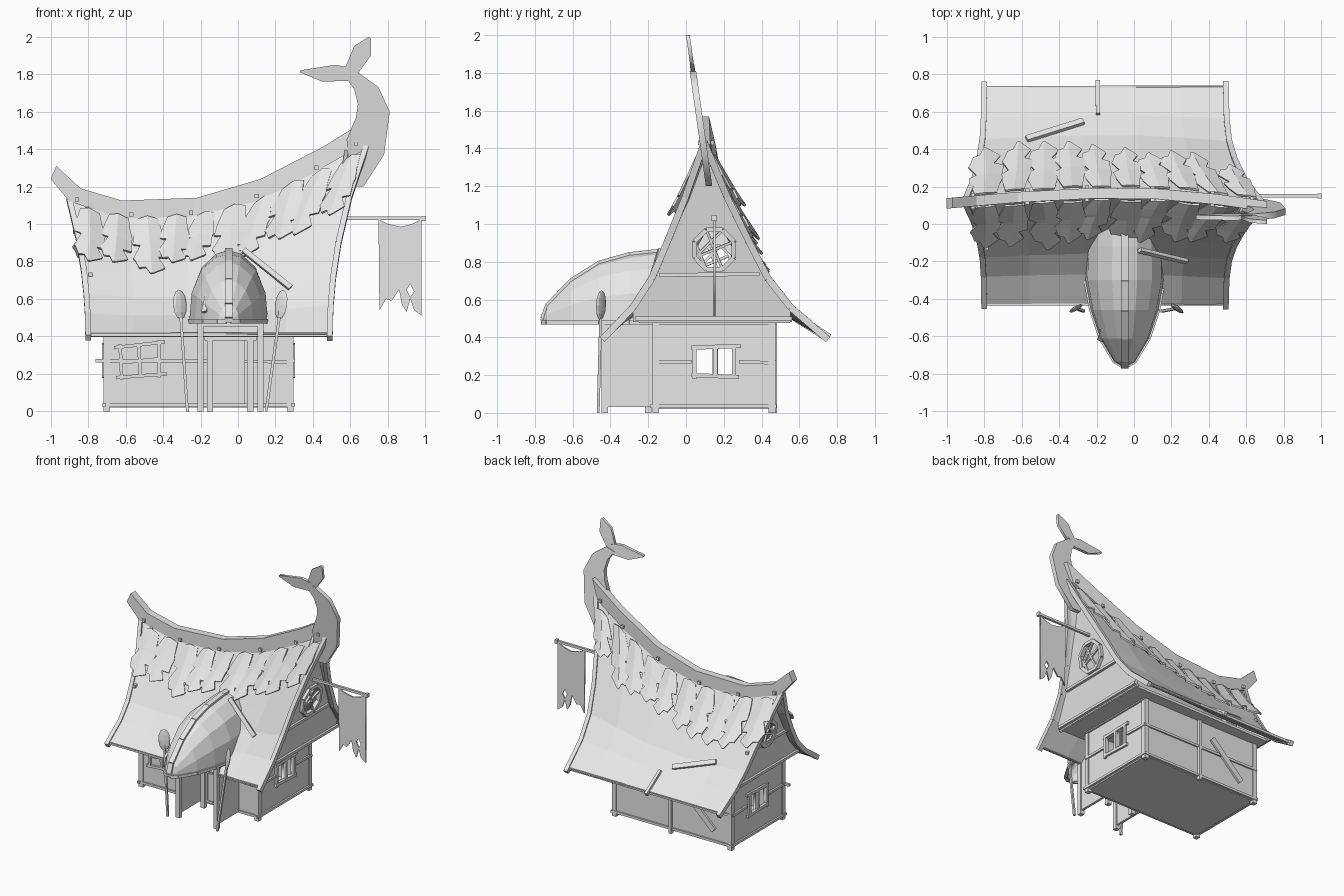
import bpy, bmesh, math, random
from mathutils import Vector, Matrix

random.seed(4)
if "Cube" in bpy.data.objects:
    bpy.data.objects.remove(bpy.data.objects["Cube"])

grey = bpy.data.materials.new("plain grey")
grey.use_nodes = True
grey.diffuse_color = (0.8, 0.8, 0.8, 1)
grey.node_tree.nodes["Principled BSDF"].inputs["Base Color"].default_value = (0.8, 0.8, 0.8, 1)


def finish(name, bm, solid=0, offset=-1):
    bmesh.ops.recalc_face_normals(bm, faces=bm.faces)
    mesh = bpy.data.meshes.new(name)
    bm.to_mesh(mesh)
    bm.free()
    mesh.materials.append(grey)
    obj = bpy.data.objects.new(name, mesh)
    bpy.context.collection.objects.link(obj)
    if solid:
        mod = obj.modifiers.new("thickness", 'SOLIDIFY')
        mod.thickness, mod.offset = solid, offset
    return obj


def bars(name, segments, wide, deep=None, normal=(0, 1, 0)):
    """Square or flat timbers, one per (start, end) pair."""
    bm = bmesh.new()
    for start, end in segments:
        p, q = Vector(start), Vector(end)
        along = (q - p).normalized()
        side = along.cross(Vector(normal))
        if side.length < 0.01:
            side = along.cross(Vector((1, 0, 0)))
        side.normalize()
        up = side.cross(along)
        frame = Matrix((side, along, up)).transposed().to_4x4()
        size = Matrix.Diagonal((wide, (q - p).length, deep or wide, 1))
        bmesh.ops.create_cube(bm, size=1, matrix=Matrix.Translation((p + q) / 2) @ frame @ size)
    return finish(name, bm)


def chain(points):
    return list(zip(points, points[1:]))


def slab(name, outlines, thick, place):
    """Flat plate with optional holes; place maps (a, b, depth) to space."""
    curve = bpy.data.curves.new(name, 'CURVE')
    curve.dimensions, curve.fill_mode, curve.extrude = '2D', 'BOTH', thick / 2
    for outline in outlines:
        spline = curve.splines.new('POLY')
        spline.points.add(len(outline) - 1)
        for point, (a, b) in zip(spline.points, outline):
            point.co = (a, b, 0, 1)
        spline.use_cyclic_u = True
    temp = bpy.data.objects.new(name, curve)
    bpy.context.collection.objects.link(temp)
    graph = bpy.context.evaluated_depsgraph_get()
    mesh = bpy.data.meshes.new_from_object(temp.evaluated_get(graph))
    bpy.data.objects.remove(temp)
    bm = bmesh.new()
    bm.from_mesh(mesh)
    bpy.data.meshes.remove(mesh)
    bmesh.ops.remove_doubles(bm, verts=bm.verts, dist=0.0001)
    for v in bm.verts:
        v.co = place(*v.co)
    return finish(name, bm)


def rect(a, b, c, d):
    return [(a, b), (c, b), (c, d), (a, d)]


def lerp(a, b, t):
    return a + (b - a) * t


def sample(table, x):
    for (x0, y0), (x1, y1) in chain(table):
        if x <= x1:
            break
    return lerp(y0, y1, (x - x0) / (x1 - x0))


# Curved roof surface: u runs along the ridge, t from ridge to eave
RIDGE = [(-.9, 1.13), (-.6, 1.06), (-.25, 1.07), (.1, 1.15), (.4, 1.3), (.69, 1.43)]
BOW = [(-1, .11), (-.6, .145), (-.2, .165), (.2, .16), (.5, .125), (.75, .088)]
SAG = [(0, 0), (.19, .28), (.38, .52), (.53, .7), (.72, .85), (1, 1)]


def roof_point(u, t, side, lift=0):
    rx = lerp(-.9, .69, u)
    d = sample(SAG, t)
    x = lerp(lerp(-.8, .49, u), rx, max(0, 1 - d) ** 2)
    y = lerp(sample(BOW, rx), .152 + side * .58, t)
    z = lerp(sample(RIDGE, rx), .405, d)
    return Vector((x, y + side * .75 * lift, z + .6 * lift))


bm = bmesh.new()
stations = [(x + .9) / 1.59 for x, z in RIDGE]
steps = [(t, -1) for t, d in reversed(SAG)] + [(t, 1) for t, d in SAG[1:]]
grid = [[bm.verts.new(roof_point(u, t, s)) for t, s in steps] for u in stations]
for left, right in chain(grid):
    for (a, b), (c, d) in zip(chain(left), chain(right)):
        bm.faces.new((a, c, d, b))
finish("roof", bm, .022, 0)

for side, label in ((-1, "front"), (1, "back")):
    for u, end in ((0, "right"), (1, "left")):
        edge = [roof_point(u, t, side) for t in (0, .19, .38, .53, .72, 1.03)]
        bars(f"{label}_{end}_barge_board", chain(edge), .03, .036, (0, side, .5))
    bars(f"{label}_eave_trim", [(roof_point(0, .99, side), roof_point(1, .99, side))], .02)

# Ragged leaves hanging from the ridge on both slopes
NOTCHES = [(0, .55, .6), (.2, .85, .75), (.36, .98, .95), (.42, .55, .9), (.62, 1.05, 1),
           (.66, .95, .45), (.82, .75, .85), (.85, .35, .75), (1, .08, .05)]
for side, label in ((-1, "front"), (1, "back")):
    for i in range(10):
        bm = bmesh.new()
        u = lerp(.06, .96, i / 9)
        length = random.uniform(.31, .39) - .13 * u * u
        lean = random.uniform(-.045, .02)
        half = random.uniform(.052, .066)
        rows = []
        for b, wl, wr in NOTCHES:
            t = .035 + length * b
            lift = .02 + .045 * b + .008 * (i % 2)
            rows.append([bm.verts.new(roof_point(u + lean * b + a, t + abs(a) * .3, side, lift - abs(a) * .35))
                         for a in (-wl * half, 0, wr * half)])
        for r, s in chain(rows):
            for k in (0, 1):
                bm.faces.new((r[k], r[k + 1], s[k + 1], s[k]))
        finish(f"{label}_leaf_{i}", bm, .012, 0)

# Ridge beam with pegs, built as a strip between its lower and upper edge
lower = [(-1, 1.24), (-.9, 1.12), (-.62, 1.03), (-.25, 1.04), (.1, 1.12), (.4, 1.27), (.66, 1.42)]
upper = [(-.97, 1.31), (-.84, 1.19), (-.62, 1.125), (-.22, 1.14), (.12, 1.24), (.45, 1.41), (.71, 1.57)]
bm = bmesh.new()
rings = []
for (x0, z0), (x1, z1) in zip(lower, upper):
    corners = ((x0, z0, -1), (x0, z0, 1), (x1, z1, 1), (x1, z1, -1))
    rings.append([bm.verts.new((x, sample(BOW, x) + s * .028, z)) for x, z, s in corners])
for r, s in chain(rings):
    for k in range(4):
        bm.faces.new((r[k], r[k - 1], s[k - 1], s[k]))
bm.faces.new(rings[0])
bm.faces.new(rings[-1])
finish("ridge_beam", bm)
for x, z in ((-.86, 1.13), (-.57, 1.05), (-.25, 1.06), (.1, 1.15), (.42, 1.3), (.63, 1.43)):
    y = sample(BOW, x)
    bars("ridge_peg", [((x, y - .042, z), (x, y + .042, z))], .022)


# Tail finial leaning forward
def leaning(a, b, d):
    return (a, .08 - (b - 1.5) * .14 + d, b)


tail = [(.6, 1.2), (.67, 1.2), (.78, 1.37), (.81, 1.6), (.75, 1.73), (.64, 1.81), (.57, 1.79),
        (.62, 1.72), (.64, 1.64), (.63, 1.57), (.58, 1.45)]
slab("tail", [tail], .034, leaning)
slab("tail_fluke_right", [[(.63, 1.83), (.52, 1.85), (.33, 1.82), (.33, 1.81), (.45, 1.76), (.6, 1.765)]], .024, leaning)
slab("tail_fluke_left", [[(.57, 1.83), (.62, 1.95), (.7, 2), (.71, 1.99), (.71, 1.9), (.63, 1.79)]], .02, leaning)

# House body: walls, floor and attic floor
holes = [rect(.05, .2, .14, .34), rect(.17, .2, .25, .34)]
for x, label in ((-.7, "right"), (.28, "left")):
    slab(f"{label}_wall", [rect(-.16, .03, .46, .49)] + holes, .02, lambda a, b, d: (x + d, a, b))
    out = x + math.copysign(.014, x)
    bars(f"{label}_window_frame", [((out, .03, .2), (out, .28, .19)), ((out, .03, .345), (out, .29, .355)),
         ((out, .045, .18), (out, .045, .36)), ((out, .155, .2), (out, .155, .35)),
         ((out, .255, .18), (out, .255, .36))], .022)
    bars(f"{label}_wall_beams", [((out, -.17, .27), (out, .03, .27)), ((out, .28, .27), (out, .47, .265)),
         ((out, -.19, .035), (out, .48, .035)), ((out, -.17, .475), (out, .47, .475))], .018)
for y, label, end in ((-.16, "front", -.76), (.455, "back", -.71)):
    slab(f"{label}_wall", [rect(-.7, .03, .28, .49)], .02, lambda a, b, d: (a, y + d, b))
    out = y + math.copysign(.012, y)
    bars(f"{label}_wall_beams", [((-.72, out, .035), (.3, out, .035)), ((end, out, .27), (.29, out, .265))], .018)
    bars(f"{label}_corner_posts", [((x, y, 0), (x, y, .49)) for x in (-.7, .28)], .035)
bars("floor", [((-.7, .15, .03), (.28, .15, .03))], .62, .02, (0, 0, 1))
bars("attic_floor", [((-.75, .15, .485), (.44, .15, .485))], .8, .02, (0, 0, 1))
bars("back_batten", [((-.2, .47, 0), (-.2, .47, .49))], .025)
bars("back_wall_plank", [((-.31, .475, .37), (-.57, .475, .12))], .045, .015)

# Crooked front window
y = -.178
bars("front_window_frame", [((-.66, y, .34), (-.39, y, .37)), ((-.65, y, .18), (-.38, y, .2)),
     ((-.62, y, .17), (-.63, y, .36)), ((-.52, y, .18), (-.53, y, .36)),
     ((-.42, y, .18), (-.42, y, .38)), ((-.62, y, .26), (-.42, y, .28))], .018)

# Gables with round windows
for u, x0, slope, zc, radius, label in ((0, -.745, -.1, .8, .095, "right"), (1, .435, .16, .865, .112, "left")):
    shape = [roof_point(u, t, s) for t, s in steps if t < .75]
    top = [(p.y, max(p.z, .49)) for p in shape]
    ring = [(.15 + radius * math.cos(k * math.pi / 4 + .39), zc + radius * math.sin(k * math.pi / 4 + .39))
            for k in range(8)]

    def gable(a, b, d):
        return Vector((x0 + slope * (b - .49) + d, a, b))
    out = math.copysign(.018, slope)
    slab(f"{label}_gable", [top + [(top[-1][0], .48), (top[0][0], .48)], ring], .02, gable)
    rim = [gable(a, b, out) for a, b in ring]
    bars(f"{label}_round_window_frame", chain(rim + rim[:1]), .024, .03, (1, 0, 0))
    bars(f"{label}_round_window_bars", [(rim[0], rim[4]), (rim[2], rim[6]), (rim[3], rim[5]), (rim[1], rim[4])], .014)
    bars(f"{label}_gable_beams", [(gable(-.27, .5, out), gable(.56, .5, out)),
         (gable(-.14, .73, out), gable(.39, .735, out))], .02)

# Upturned boat hull over the porch
HULL = [(-.76, .012, .5), (-.735, .055, .57), (-.61, .13, .7), (-.46, .18, .795), (-.3, .21, .84),
        (-.12, .205, .86), (.02, .19, .862)]
SECTION = [(-1, 0), (-.94, .42), (-.7, .76), (-.32, .95), (0, 1), (.32, .95), (.7, .76), (.94, .42), (1, 0)]
bm = bmesh.new()
ribs = [[bm.verts.new((-.05 + w * a, y, lerp(.48, z, b))) for a, b in SECTION] for y, w, z in HULL]
for r, s in chain(ribs):
    for (a, b), (c, d) in zip(chain(r), chain(s)):
        bm.faces.new((a, b, d, c))
bm.faces.new(ribs[0])
finish("boat_hull", bm, .015)
keel = [(-.05, -.755, .475)] + [(-.05, y, z) for y, w, z in HULL]
bars("boat_keel", chain(keel), .04, .022, (0, 0, 1))
for s in (-1, 1):
    bars("boat_gunwale", chain([(-.05 + s * w, y, .48) for y, w, z in HULL[:6]]), .018, .022, (0, 0, 1))

# Porch walls, posts and door
for x, inner in ((-.2, -.15), (.12, .065)):
    bars("porch_wall", [((x, -.3, .03), (x, -.3, .48))], .25, .018, (1, 0, 0))
    bars("porch_posts", [((x, -.43, 0), (x, -.43, .48)), ((inner, -.2, 0), (inner, -.2, .48))], .033)
bars("porch_beams", [((-.2, -.43, .465), (.12, -.43, .465)), ((-.18, -.2, .39), (.1, -.2, .39))], .025)
bars("door", [((-.05, -.18, .04), (-.05, -.18, .38))], .16, .02)
bars("door_frame", [((-.13, -.19, .04), (-.13, -.19, .38)), ((.03, -.19, .04), (.03, -.19, .38)),
     ((-.13, -.19, .36), (.03, -.19, .36)), ((-.13, -.19, .05), (.03, -.19, .05))], .016)

# Oars leaning at the porch
for foot, head in ((-.27, -.31), (.15, .23)):
    low, high = Vector((foot, -.465, 0)), Vector((head, -.45, .57))
    bars("oar_shaft", [(low, high)], .015)
    bm = bmesh.new()
    turn = (high - low).to_track_quat('Z', 'Y').to_matrix().to_4x4()
    spin = Matrix.Rotation(math.copysign(.7, head), 4, 'Z')
    bmesh.ops.create_uvsphere(bm, u_segments=8, v_segments=6, radius=1, matrix=Matrix.Translation(high)
                              @ turn @ spin @ Matrix.Diagonal((.042, .012, .08, 1)))
    finish("oar_blade", bm)

# Loose planks on the roof
bars("front_roof_plank", [((.03, -.14, .86), (.28, -.2, .66))], .03, .02, (0, -1, .6))
bars("hull_plank", [((-.18, -.62, .53), (-.15, -.53, .66))], .03, .015, (-.6, -1, .6))
bars("back_roof_plank", [(roof_point(.18, .5, 1, .022), roof_point(.41, .65, 1, .022))], .035, .02, (0, .7, .7))
bars("back_roof_rib", chain([roof_point(.47, t, 1, .015) for t in (.72, .85, 1.03)]), .022, .03, (0, .5, 1))

# Flag on its pole
bars("flag_pole", [((.5, .15, 1.03), (.99, .15, 1.03))], .018)
bars("flag_pole_knob", [((.98, .15, 1.03), (1, .15, 1.03))], .028)
banner = [(.75, 1.025), (.8, 1), (.87, .985), (.93, 1), (.98, 1.025), (.98, .51), (.94, .54), (.92, .6), (.9, .53),
          (.875, .57), (.86, .65), (.82, .59), (.79, .6), (.755, .54)]
slab("flag", [banner, [(.92, .68), (.94, .64), (.92, .61), (.9, .65)]], .01, lambda a, b, d: (a, .15 + d, b))
